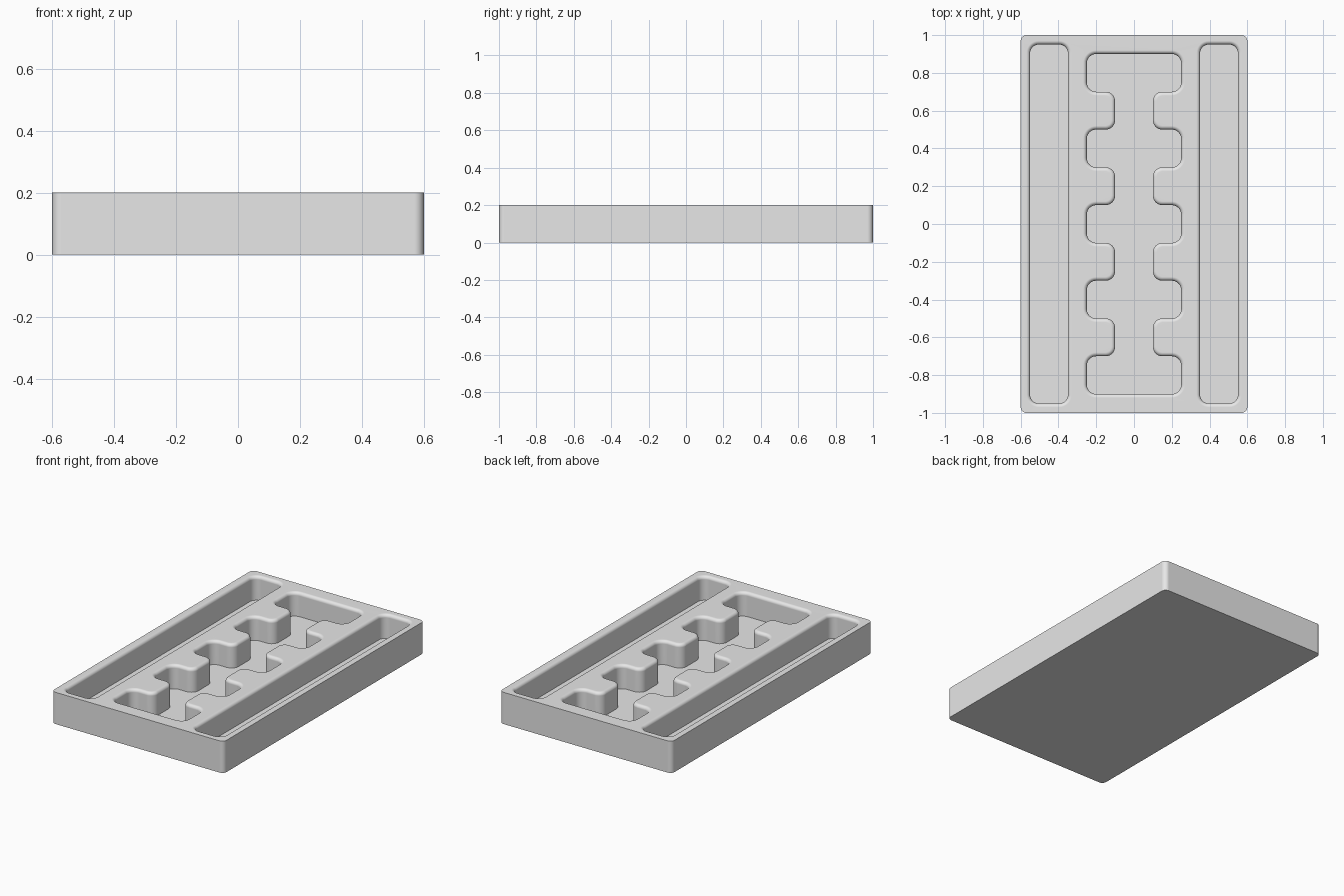
import bpy
import bmesh
import math
from mathutils import Vector

TOP = 0.2
FLOOR = 0.05
FILLET = 0.02
STEPS = 8

cube = bpy.data.objects.get("Cube")
if cube:
    bpy.data.objects.remove(cube)


def rounded_loop(bm, corners, radius, offset, z):
    """Ring of vertices round a counter-clockwise right-angled outline."""
    ring = []
    for i, corner in enumerate(corners):
        p = Vector(corner)
        d1 = (p - Vector(corners[i - 1])).normalized()
        d2 = (Vector(corners[(i + 1) % len(corners)]) - p).normalized()
        turn = 1 if d1.x * d2.y - d1.y * d2.x > 0 else -1
        n1, n2 = Vector((d1.y, -d1.x)), Vector((d2.y, -d2.x))
        center = p - turn * radius * (n1 + n2)
        for s in range(STEPS + 1):
            a = math.pi / 2 * s / STEPS
            n = n1 * math.cos(a) + n2 * math.sin(a)
            q = center + (turn * radius + offset) * n
            ring.append(bm.verts.new((q.x, q.y, z)))
    return ring


def skin(bm, rings):
    """Join consecutive rings with quads."""
    for a, b in zip(rings, rings[1:]):
        for i in range(len(a)):
            j = (i + 1) % len(a)
            bm.faces.new((a[i], a[j], b[j], b[i]))


def rectangle(x0, x1, y):
    return [(x0, -y), (x1, -y), (x1, y), (x0, y)]


def pocket(bm, corners, radius):
    """Sunken pocket with a rounded rim; returns its rim ring."""
    rings = []
    for s in range(STEPS + 1):
        a = math.pi / 2 * s / STEPS
        rings.append(rounded_loop(bm, corners, radius,
                                  FILLET * (1 - math.sin(a)),
                                  TOP - FILLET + FILLET * math.cos(a)))
    rings.append(rounded_loop(bm, corners, radius, 0, FLOOR))
    skin(bm, rings)
    bm.faces.new(rings[-1])
    return rings[0]


bm = bmesh.new()

# Outer walls and underside
block = rectangle(-0.6, 0.6, 1.0)
base = rounded_loop(bm, block, 0.03, 0, 0)
upper = rounded_loop(bm, block, 0.03, 0, TOP)
skin(bm, [base, upper])
bm.faces.new(base)

# Central pocket with five wide bays joined by narrow necks
side = []
for k in range(-2, 3):
    y = 0.4 * k
    if k > -2:
        side.append((0.1, y - 0.1))
    side += [(0.25, y - 0.1), (0.25, y + 0.1)]
    if k < 2:
        side.append((0.1, y + 0.1))
bays = side + [(-x, -y) for x, y in side]

# Long side troughs and the central pocket
rims = [upper,
        pocket(bm, bays, 0.05),
        pocket(bm, rectangle(0.35, 0.55, 0.95), 0.045),
        pocket(bm, rectangle(-0.55, -0.35, 0.95), 0.045)]

# Flat top between the outer edge and the pocket rims
edges = [bm.edges.get((r[i - 1], r[i])) for r in rims for i in range(len(r))]
bmesh.ops.triangle_fill(bm, use_beauty=True, use_dissolve=False,
                        edges=edges, normal=(0, 0, 1))
bmesh.ops.recalc_face_normals(bm, faces=bm.faces[:])

mesh = bpy.data.meshes.new("tray_body")
bm.to_mesh(mesh)
bm.free()
tray = bpy.data.objects.new("tray_body", mesh)
bpy.context.collection.objects.link(tray)

# Plain grey finish
grey = bpy.data.materials.new("light_grey")
grey.use_nodes = True
grey.diffuse_color = (0.8, 0.8, 0.8, 1)
grey.node_tree.nodes["Principled BSDF"].inputs["Base Color"].default_value = (0.8, 0.8, 0.8, 1)
mesh.materials.append(grey)

# Smooth fillets, crisp floor and outer edges
bpy.ops.object.select_all(action="DESELECT")
tray.select_set(True)
bpy.context.view_layer.objects.active = tray
bpy.ops.object.shade_smooth_by_angle(angle=math.radians(30))
weighted = tray.modifiers.new("weighted_normals", "WEIGHTED_NORMAL")
weighted.keep_sharp = True
